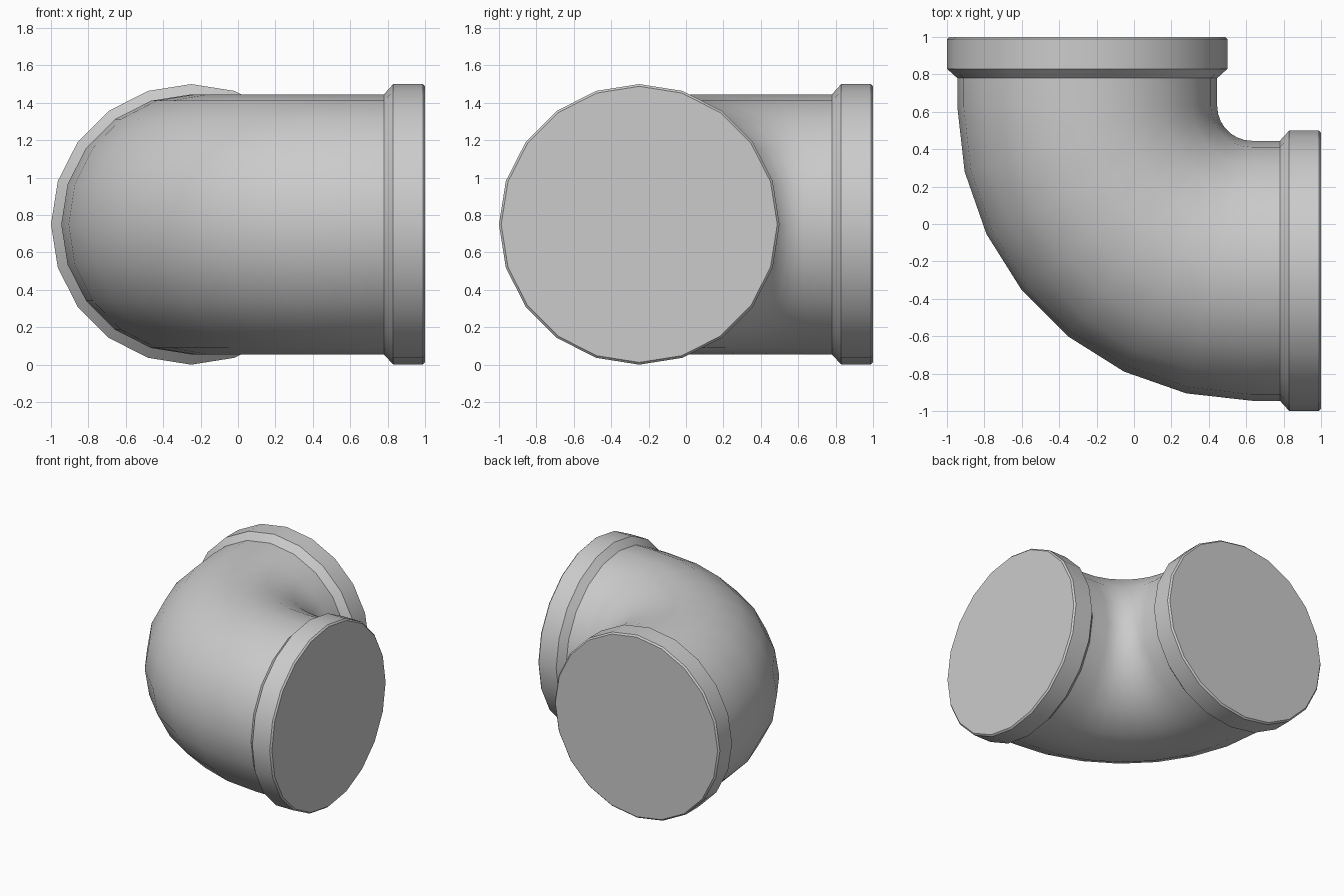
import bpy, bmesh
from math import sin, cos, pi
from mathutils import Vector

if "Cube" in bpy.data.objects:
    bpy.data.objects.remove(bpy.data.objects["Cube"], do_unlink=True)

SIDES = 20
BEND_STEPS = 7
PIPE_R, COLLAR_R = 0.695, 0.75
OFFSET, HEIGHT = -0.25, 0.75      # pipe axis position
BEND_C, COLLAR_START = 0.63, 0.78
BEND_R = BEND_C - OFFSET

grey = bpy.data.materials.new("pipe_grey")
grey.use_nodes = True
colour = (0.6, 0.6, 0.6, 1)
grey.diffuse_color = colour
bsdf = next(n for n in grey.node_tree.nodes if n.type == 'BSDF_PRINCIPLED')
bsdf.inputs["Base Color"].default_value = colour


def sweep(name, sections, cap_end=False):
    """Join rings given as (centre, angle of travel in the ground plane, radius)."""
    bm = bmesh.new()
    rings = []
    for centre, angle, radius in sections:
        side = Vector((-sin(angle), cos(angle), 0))
        up = Vector((0, 0, 1))
        rings.append([bm.verts.new(Vector(centre) + radius * (
            side * cos(2 * pi * i / SIDES) + up * sin(2 * pi * i / SIDES)))
            for i in range(SIDES)])
    for a, b in zip(rings, rings[1:]):
        for i in range(SIDES):
            j = (i + 1) % SIDES
            bm.faces.new((a[i], a[j], b[j], b[i]))
    if cap_end:
        bm.faces.new(rings[-1])
    bm.normal_update()
    mesh = bpy.data.meshes.new(name)
    bm.to_mesh(mesh)
    bm.free()
    mesh.materials.append(grey)
    obj = bpy.data.objects.new(name, mesh)
    bpy.context.collection.objects.link(obj)
    bpy.ops.object.select_all(action='DESELECT')
    obj.select_set(True)
    bpy.context.view_layer.objects.active = obj
    bpy.ops.object.shade_smooth_by_angle(angle=pi / 6)


# Elbow: straight stub, quarter bend, straight stub
path = [((OFFSET, COLLAR_START, HEIGHT), -pi / 2, PIPE_R)]
for k in range(BEND_STEPS + 1):
    t = pi / 2 * k / BEND_STEPS
    path.append(((BEND_C - BEND_R * cos(t), BEND_C - BEND_R * sin(t), HEIGHT),
                 t - pi / 2, PIPE_R))
path.append(((COLLAR_START, OFFSET, HEIGHT), 0, PIPE_R))
sweep("elbow_pipe", path)

# Closed collars with a chamfered shoulder and a fine bevelled rim
profile = [(COLLAR_START, PIPE_R), (0.83, COLLAR_R),
           (0.988, COLLAR_R), (1.0, COLLAR_R - 0.012)]
sweep("left_collar", [((d, OFFSET, HEIGHT), 0, r) for d, r in profile], True)
sweep("back_collar", [((OFFSET, d, HEIGHT), pi / 2, r) for d, r in profile], True)
